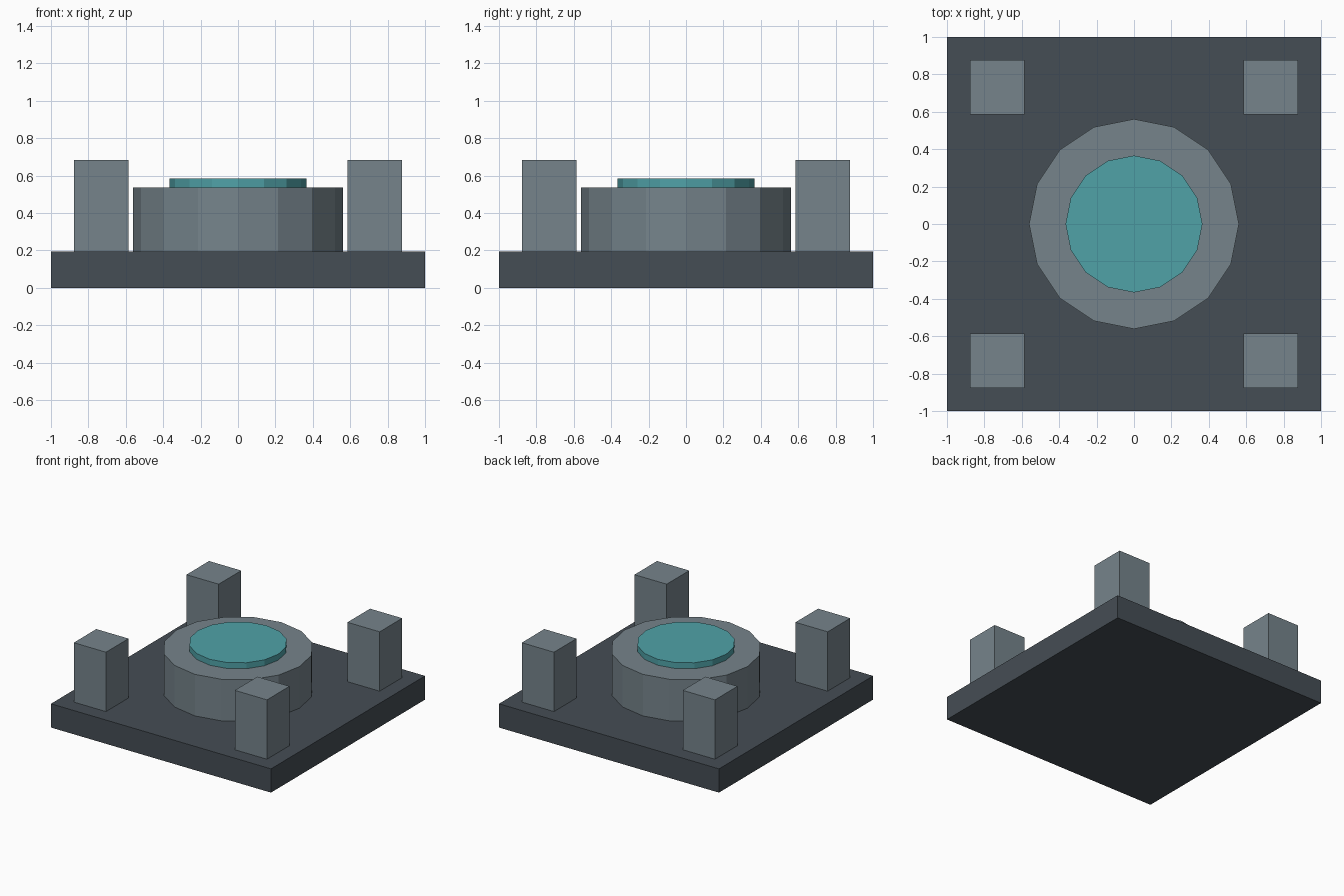
import bpy

if "Cube" in bpy.data.objects:
    bpy.data.objects.remove(bpy.data.objects["Cube"])

UNIT = 2 / 4.1  # one design unit, the base plate is 4.1 wide


def finish(name, color):
    obj = bpy.context.object
    obj.name = obj.data.name = name
    mat = bpy.data.materials.get(color[0]) or bpy.data.materials.new(color[0])
    mat.diffuse_color = (*color[1], 1)
    mat.use_nodes = True
    mat.node_tree.nodes["Principled BSDF"].inputs["Base Color"].default_value = mat.diffuse_color
    obj.data.materials.append(mat)
    return obj


def box(name, x, y, width, z0, z1, color):
    bpy.ops.mesh.primitive_cube_add(size=1, location=(x * UNIT, y * UNIT, (z0 + z1) / 2 * UNIT))
    obj = finish(name, color)
    obj.scale = (width * UNIT, width * UNIT, (z1 - z0) * UNIT)
    return obj


def drum(name, radius, z0, z1, color):
    bpy.ops.mesh.primitive_cylinder_add(
        vertices=16, radius=radius * UNIT, depth=(z1 - z0) * UNIT,
        location=(0, 0, (z0 + z1) / 2 * UNIT))
    return finish(name, color)


DARK = ("dark_metal", (0.06, 0.075, 0.09))
GREY = ("grey_metal", (0.18, 0.23, 0.26))
TEAL = ("teal_glow", (0.08, 0.36, 0.39))

# Square base plate
box("base_plate", 0, 0, 4.1, 0, 0.4, DARK)

# Central drum with raised teal disc
drum("center_drum", 1.15, 0.4, 1.1, GREY)
drum("top_disc", 0.75, 1.1, 1.2, TEAL)

# Corner posts
for side, x in (("left", -1.5), ("right", 1.5)):
    for end, y in (("front", -1.5), ("back", 1.5)):
        box(f"{end}_{side}_post", x, y, 0.6, 0.4, 1.4, GREY)
